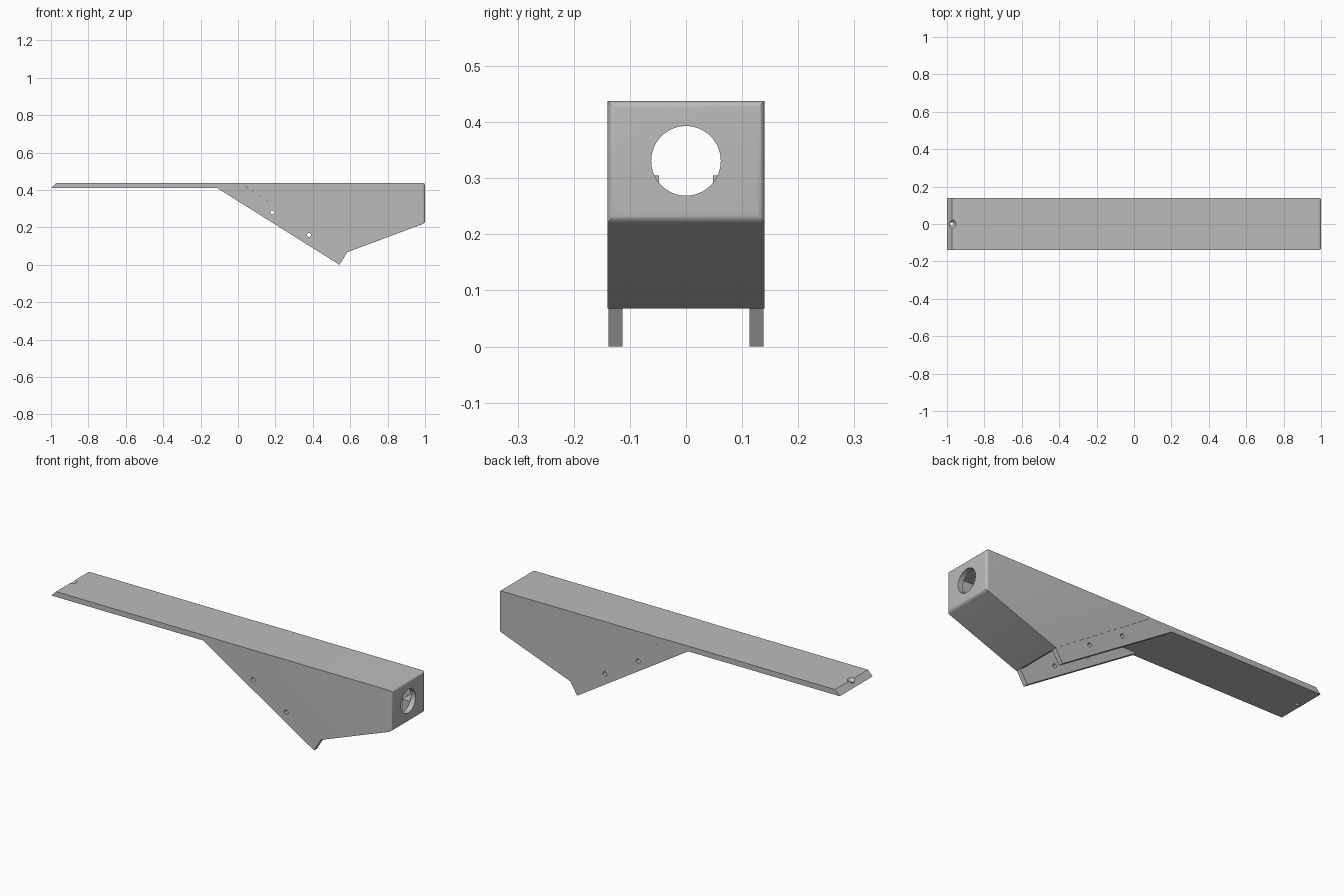
import bpy, bmesh
from math import radians
from mathutils import Matrix

cube = bpy.data.objects.get("Cube")
if cube:
    bpy.data.objects.remove(cube, do_unlink=True)

GREY = (0.5, 0.5, 0.5, 1)
mat = bpy.data.materials.new("plain grey")
mat.use_nodes = True
mat.diffuse_color = GREY
mat.node_tree.nodes["Principled BSDF"].inputs["Base Color"].default_value = GREY


def finish(name, bm):
    bmesh.ops.recalc_face_normals(bm, faces=bm.faces[:])
    mesh = bpy.data.meshes.new(name)
    bm.to_mesh(mesh)
    bm.free()
    mesh.materials.append(mat)
    obj = bpy.data.objects.new(name, mesh)
    bpy.context.collection.objects.link(obj)
    return obj


def prism(name, profile, y0, y1, round_end=0):
    """Extrude an x-z profile along y, optionally rounding the rim of its +x end."""
    bm = bmesh.new()
    face = bm.faces.new([bm.verts.new((x, y0, z)) for x, z in profile])
    out = bmesh.ops.extrude_face_region(bm, geom=[face])
    moved = [v for v in out["geom"] if isinstance(v, bmesh.types.BMVert)]
    bmesh.ops.translate(bm, verts=moved, vec=(0, y1 - y0, 0))
    if round_end:
        far = max(v.co.x for v in bm.verts)
        rim = [e for e in bm.edges if all(v.co.x > far - 1e-4 for v in e.verts)]
        bmesh.ops.bevel(bm, geom=rim, offset=round_end, segments=5,
                        profile=0.5, affect='EDGES')
    return finish(name, bm)


def cone(name, centre, axis, r1, r2, depth, sides=32):
    bm = bmesh.new()
    turn = {"x": Matrix.Rotation(radians(90), 4, 'Y'),
            "y": Matrix.Rotation(radians(90), 4, 'X'),
            "z": Matrix.Identity(4)}[axis]
    bmesh.ops.create_cone(bm, cap_ends=True, segments=sides, radius1=r1,
                          radius2=r2, depth=depth,
                          matrix=Matrix.Translation(centre) @ turn)
    return finish(name, bm)


def cut(obj, *cutters):
    bpy.context.view_layer.objects.active = obj
    for cutter in cutters:
        mod = obj.modifiers.new("cut", 'BOOLEAN')
        mod.operation = 'DIFFERENCE'
        mod.solver = 'EXACT'
        mod.object = cutter
        bpy.ops.object.modifier_apply(modifier=mod.name)
    for cutter in cutters:
        bpy.data.objects.remove(cutter, do_unlink=True)


def smooth(obj):
    bpy.ops.object.select_all(action='DESELECT')
    obj.select_set(True)
    bpy.context.view_layer.objects.active = obj
    bpy.ops.object.shade_smooth_by_angle(angle=radians(30))


TOP, UNDER = 0.438, 0.41
HALF, WALL = 0.14, 0.026

# Hollow housing, open along its slanted underside
housing = prism("housing", [(0.01, TOP), (1, TOP), (1, 0.223), (0.585, 0.068)],
                -HALF, HALF, round_end=0.013)
cavity = prism("cavity_cutter", [(-0.2, UNDER), (0.972, UNDER), (0.972, 0.24),
                                 (0.45, 0.045)], WALL - HALF, HALF - WALL)
round_opening = cone("opening_cutter", (1, 0, 0.331), "x", 0.062, 0.062, 0.12, 64)
cut(housing, cavity, round_opening)
smooth(housing)

# Long thin arm with a bevelled tip and a countersunk hole
arm = prism("arm", [(-1, UNDER), (-0.972, TOP), (0.01, TOP), (0.053, UNDER)],
            -0.138, 0.138)
cut(arm, cone("screw_cutter", (-0.975, 0, 0.42), "z", 0.009, 0.009, 0.1),
    cone("sink_cutter", (-0.975, 0, 0.432), "z", 0.009, 0.027, 0.02))
smooth(arm)

# Side flanges with bolt holes, and small ledges inside the housing
for side, name in ((-1, "right"), (1, "left")):
    flange = prism(name + "_flange", [(-0.11, UNDER), (0.053, UNDER),
                                      (0.585, 0.069), (0.543, 0)],
                   side * 0.113, side * 0.138)
    cut(flange, *[cone("bolt_cutter", (x, side * 0.125, z), "y", 0.011, 0.011, 0.1)
                  for x, z in ((0.185, 0.28), (0.38, 0.16))])
    smooth(flange)
    prism(name + "_inner_ledge", [(0.93, 0.305), (0.973, 0.305), (0.973, 0.23),
                                  (0.93, 0.215)], side * 0.048, side * 0.116)
